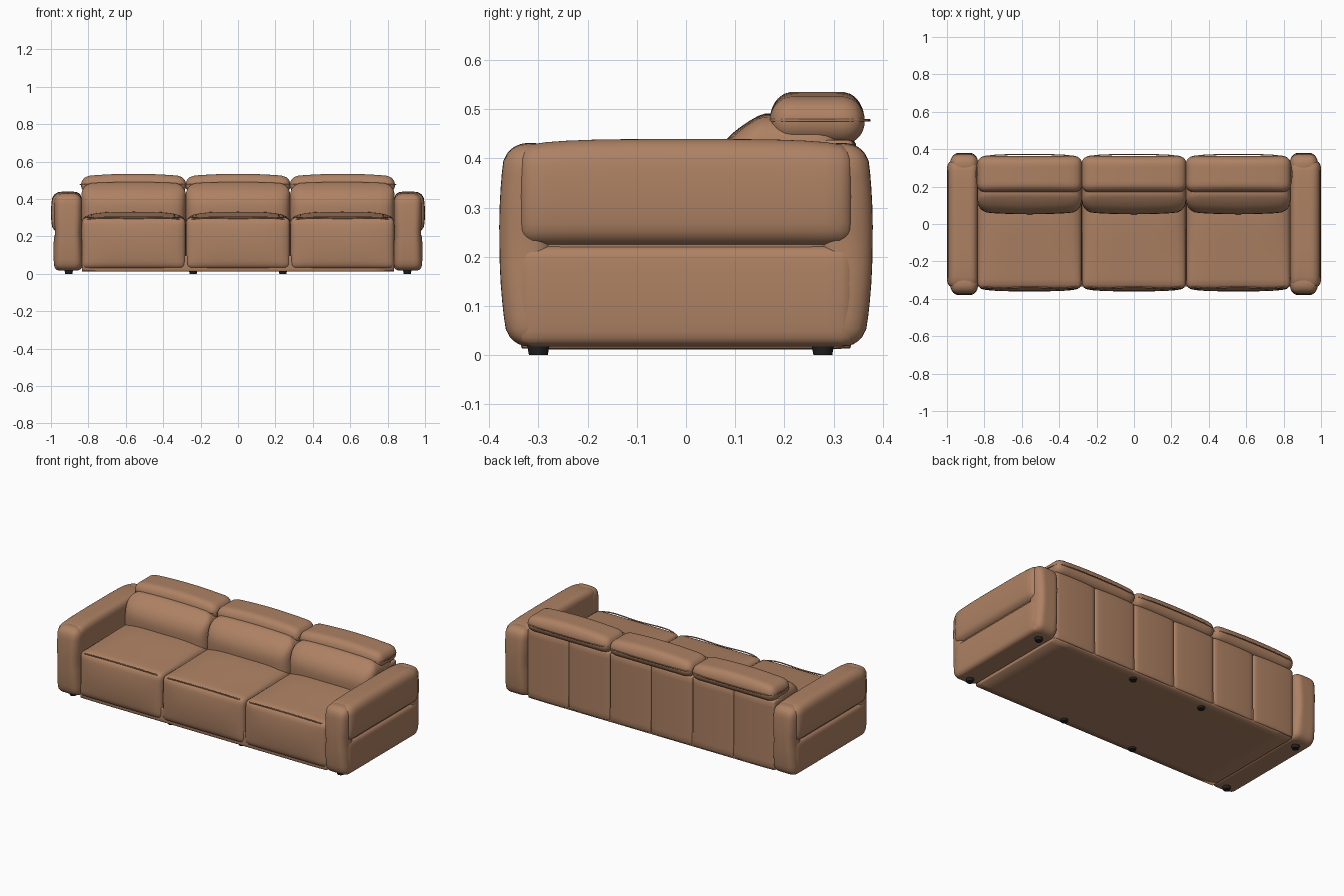
import bpy
import bmesh
import math
from mathutils import Vector

cube = bpy.data.objects.get("Cube")
if cube:
    bpy.data.objects.remove(cube, do_unlink=True)


def material(name, rgb, rough):
    m = bpy.data.materials.new(name)
    m.use_nodes = True
    m.diffuse_color = (*rgb, 1)
    bsdf = next(n for n in m.node_tree.nodes if n.type == 'BSDF_PRINCIPLED')
    bsdf.inputs["Base Color"].default_value = (*rgb, 1)
    bsdf.inputs["Roughness"].default_value = rough
    return m


leather = material("tan leather", (0.42, 0.22, 0.125), 0.6)
black = material("black plastic", (0.015, 0.015, 0.015), 0.5)


def add_mesh(name, bm, mat, smooth=True):
    mesh = bpy.data.meshes.new(name)
    bm.to_mesh(mesh)
    bm.free()
    for p in mesh.polygons:
        p.use_smooth = smooth
    mesh.materials.append(mat)
    ob = bpy.data.objects.new(name, mesh)
    bpy.context.collection.objects.link(ob)
    return ob


def cushion(name, lo, hi, radius, shape=None, cuts=15):
    """Rounded box; shape(p, n) may puff it, n being the -1..1 position."""
    lo, hi = Vector(lo), Vector(hi)
    mid, half = (lo + hi) / 2, (hi - lo) / 2
    radius = min(radius, *half)
    bm = bmesh.new()
    bmesh.ops.create_cube(bm, size=2)
    bmesh.ops.subdivide_edges(bm, edges=bm.edges[:], cuts=cuts, use_grid_fill=True)
    for v in bm.verts:
        p = Vector([math.sin(t * math.pi / 2) * h for t, h in zip(v.co, half)])
        inner = Vector([max(radius - h, min(h - radius, c)) for c, h in zip(p, half)])
        p = inner + (p - inner).normalized() * radius
        n = Vector([c / h for c, h in zip(p, half)])
        p += mid
        if shape:
            shape(p, n)
        v.co = p
    bmesh.ops.recalc_face_normals(bm, faces=bm.faces)
    return add_mesh(name, bm, leather)


def piping(name, points, closed=False, radius=0.0035):
    cu = bpy.data.curves.new(name, 'CURVE')
    cu.dimensions = '3D'
    cu.bevel_depth = radius
    cu.bevel_resolution = 1
    cu.resolution_u = 6
    sp = cu.splines.new('BEZIER')
    sp.bezier_points.add(len(points) - 1)
    sp.use_cyclic_u = closed
    for bp, co in zip(sp.bezier_points, points):
        bp.co = co
        bp.handle_left_type = bp.handle_right_type = 'AUTO'
    cu.materials.append(leather)
    ob = bpy.data.objects.new(name, cu)
    bpy.context.collection.objects.link(ob)
    bpy.ops.object.select_all(action='DESELECT')
    ob.select_set(True)
    bpy.context.view_layer.objects.active = ob
    bpy.ops.object.convert(target='MESH')


# Puffing rules for the upholstery
def seat_puff(p, n):
    ramp = min(1, max(0, (p.y + 0.34) / 0.35))
    p.z += 0.03 * (1 - n.x ** 4) * ramp * max(0, n.z)
    p.y -= 0.015 * (1 - n.x ** 4) * (1 - n.z ** 2) * max(0, -n.y)


def lumbar_puff(p, n):
    front = max(0, -n.y)
    p.y += front * 0.07 * max(0, n.z) ** 2
    p.y -= front * 0.012 * (1 - n.x ** 2) * (1 - n.z ** 2)
    p.z += 0.008 * (1 - n.x ** 2) * max(0, n.z)


def head_puff(p, n):
    p.z += 0.014 * (1 - n.x ** 2) * max(0, n.z)


def panel_puff(p, n):
    p.y += 0.006 * (1 - n.x ** 2) * max(0, n.y)


# Three seat modules
half = 0.279
for label, cx in (("right", -0.558), ("middle", 0), ("left", 0.558)):
    x0, x1 = cx - half, cx + half
    cushion(label + "_seat", (x0, -0.345, 0.025), (x1, 0.22, 0.302), 0.032, seat_puff)
    s = half - 0.012
    piping(label + "_seat_piping",
           [(cx - s, -0.322, 0.285), (cx - s + 0.03, -0.337, 0.294),
            (cx, -0.338, 0.297),
            (cx + s - 0.03, -0.337, 0.294), (cx + s, -0.322, 0.285)])
    cushion(label + "_backrest", (x0, 0.064, 0.24), (x1, 0.325, 0.483), 0.06, lumbar_puff)
    cushion(label + "_headrest", (x0 - 0.002, 0.17, 0.428), (x1 + 0.002, 0.363, 0.521),
            0.046, head_puff)
    hx, ya, yb, r = half + 0.001, 0.171, 0.362, 0.014
    piping(label + "_headrest_piping",
           [(cx + sx * (hx - ox), y, 0.477) for sx, ox, y in (
               (-1, r + 0.03, ya), (1, r + 0.03, ya), (1, r, ya + r), (1, 0, ya + 0.045),
               (1, 0, yb - 0.045), (1, r, yb - r), (1, r + 0.03, yb),
               (-1, r + 0.03, yb), (-1, r, yb - r), (-1, 0, yb - 0.045),
               (-1, 0, ya + 0.045), (-1, r, ya + r))], closed=True, radius=0.003)
    # Rear upholstery in two vertical panels
    for side, a, b in (("a", x0, cx), ("b", cx, x1)):
        cushion(label + "_rear_panel_" + side, (a, 0.2, 0.02), (b, 0.34, 0.438),
                0.012, panel_puff, cuts=9)

# Base under the seats
cushion("base", (-0.835, -0.335, 0.012), (0.835, 0.335, 0.1), 0.006, cuts=5)


# Arms: upper and lower pads between rounded end caps
def arm_end_shape(side, end):
    cx = side * 0.908

    def shape(p, n):
        waist = 0.06 * math.exp(-((p.z - 0.22) / 0.05) ** 2)
        p.x = cx + (p.x - cx) * (1 - waist)
        outward = max(0, n.y * end)
        p.y += end * outward * (0.018 * (1 - n.z ** 2) + 0.006 * max(0, n.z))
        p.z += 0.008 * (1 - n.x ** 2) * max(0, n.z)
    return shape


def pad_shape(side, amount, crown):
    def shape(p, n):
        p.x += side * amount * (1 - n.z ** 2) * max(0, n.x * side)
        p.z += crown * (1 - n.y ** 4) * max(0, n.z)
    return shape


def span(side, a, b):
    return sorted((side * a, side * b))


for side, label in ((1, "left"), (-1, "right")):
    a, b = span(side, 0.835, 0.988)
    cushion(label + "_arm_upper", (a, -0.342, 0.221), (b, 0.342, 0.426), 0.038,
            pad_shape(side, 0.012, 0.013))
    a, b = span(side, 0.835, 0.98)
    cushion(label + "_arm_lower", (a, -0.342, 0.018), (b, 0.342, 0.223), 0.024,
            pad_shape(side, 0.007, 0))
    a, b = span(side, 0.85, 0.968)
    cushion(label + "_arm_core", (a, -0.33, 0.05), (b, 0.33, 0.4), 0.01, cuts=3)
    for end, where in ((-1, "front"), (1, "rear")):
        y0, y1 = span(end, 0.27, 0.361)
        a, b = span(side, 0.833, 0.983)
        cushion(label + "_arm_" + where + "_cap", (a, y0, 0.018), (b, y1, 0.423),
                0.04, arm_end_shape(side, end))

# Feet
for x in (-0.905, -0.24, 0.24, 0.905):
    for y in (-0.3, 0.278):
        bm = bmesh.new()
        bmesh.ops.create_cone(bm, cap_ends=True, segments=16, radius1=0.019,
                              radius2=0.024, depth=0.026)
        bmesh.ops.translate(bm, verts=bm.verts, vec=(x, y, 0.013))
        add_mesh("foot", bm, black, smooth=False)
